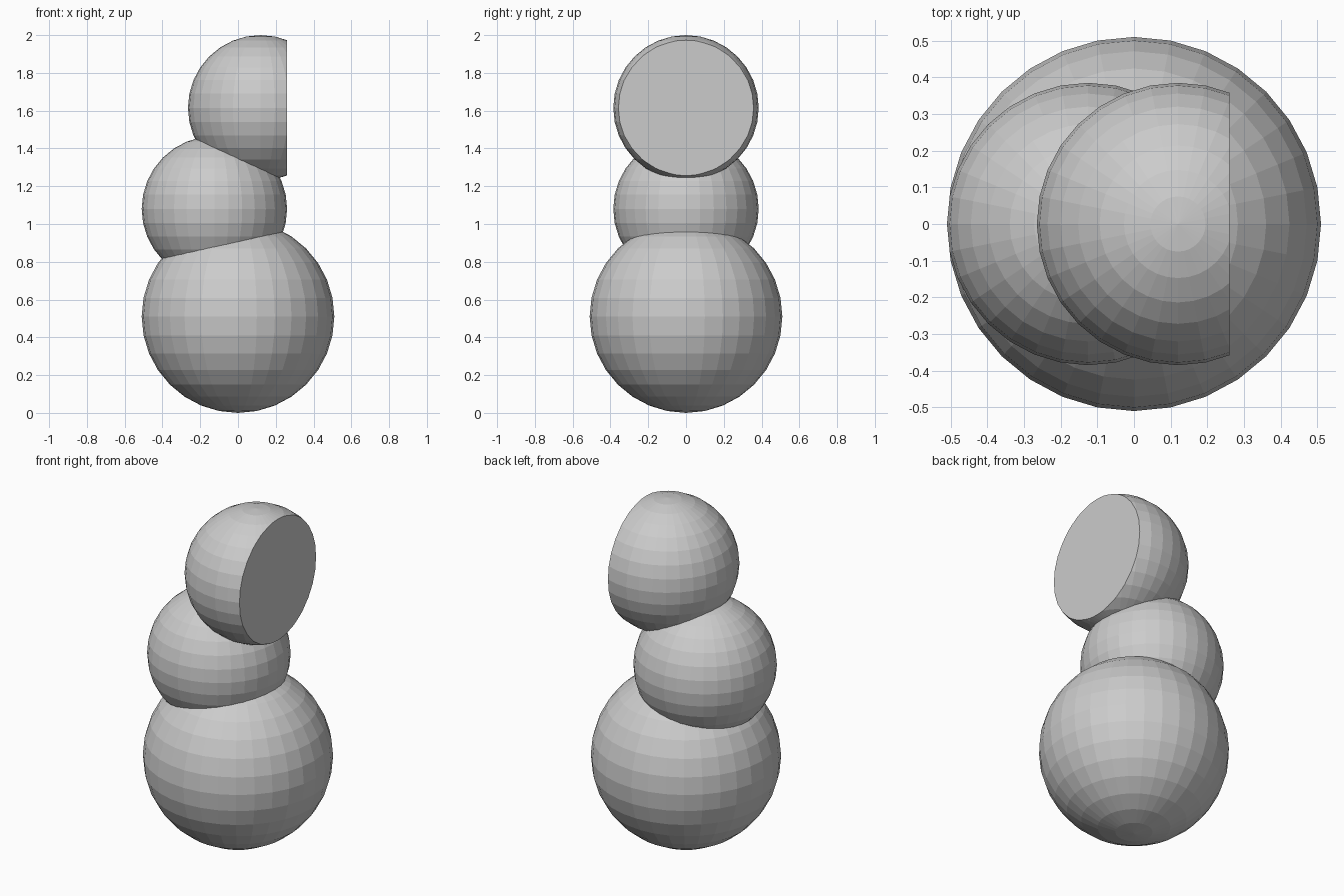
import bpy, bmesh
from mathutils import Vector

if "Cube" in bpy.data.objects:
    bpy.data.objects.remove(bpy.data.objects["Cube"])

grey = bpy.data.materials.new("plain_grey")
grey.diffuse_color = (0.6, 0.6, 0.6, 1)
grey.use_nodes = True
grey.node_tree.nodes["Principled BSDF"].inputs["Base Color"].default_value = grey.diffuse_color


def ball(name, centre, radius, cut_x=None):
    """Flat-shaded ball, optionally sliced flat at x = cut_x and capped."""
    bm = bmesh.new()
    bmesh.ops.create_uvsphere(bm, u_segments=32, v_segments=16, radius=radius)
    bmesh.ops.translate(bm, verts=bm.verts, vec=Vector(centre))
    if cut_x is not None:
        res = bmesh.ops.bisect_plane(
            bm, geom=bm.verts[:] + bm.edges[:] + bm.faces[:],
            plane_co=(cut_x, 0, 0), plane_no=(1, 0, 0), clear_outer=True)
        rim = [e for e in res["geom_cut"] if isinstance(e, bmesh.types.BMEdge)]
        bmesh.ops.contextual_create(bm, geom=rim)
    bmesh.ops.recalc_face_normals(bm, faces=bm.faces[:])
    mesh = bpy.data.meshes.new(name)
    bm.to_mesh(mesh)
    bm.free()
    mesh.materials.append(grey)
    obj = bpy.data.objects.new(name, mesh)
    bpy.context.collection.objects.link(obj)
    return obj


# Stacked balls, the top one sliced flat on its right side
ball("lower_ball", (0, 0, 0.51), 0.51)
ball("middle_ball", (-0.125, 0, 1.08), 0.385)
ball("upper_ball", (0.12, 0, 1.615), 0.385, cut_x=0.26)
